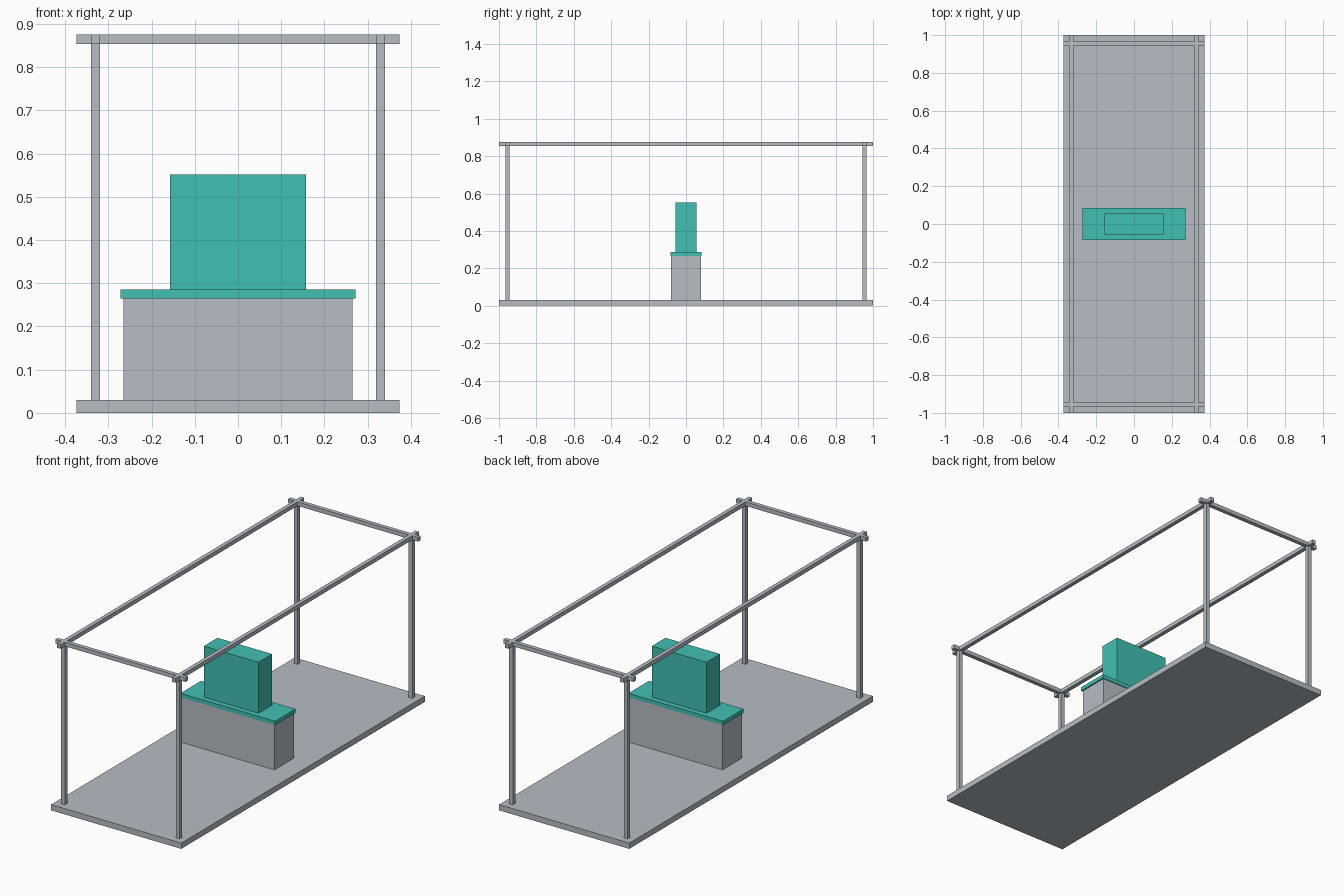
import bpy

cube = bpy.data.objects.get("Cube")
if cube:
    bpy.data.objects.remove(cube, do_unlink=True)


def make_material(name, rgb):
    mat = bpy.data.materials.new(name)
    mat.use_nodes = True
    mat.diffuse_color = (*rgb, 1)
    mat.node_tree.nodes["Principled BSDF"].inputs["Base Color"].default_value = (*rgb, 1)
    return mat


grey = make_material("light grey", (0.47, 0.51, 0.56))
teal = make_material("teal", (0.053, 0.53, 0.45))


def box(name, mat, centre, size, bottom, top):
    """Box centred on (x, y), spanning bottom to top."""
    bpy.ops.mesh.primitive_cube_add(size=1, location=(*centre, (bottom + top) / 2))
    obj = bpy.context.object
    obj.name = name
    obj.scale = (*size, top - bottom)
    bpy.ops.object.transform_apply(location=False, rotation=False, scale=True)
    obj.data.materials.append(mat)
    return obj


WIDTH, LENGTH = 0.748, 2.0
FLOOR, RAIL_BOTTOM, HEIGHT = 0.03, 0.854, 0.875
BAR = 0.021
POST_X, POST_Y = 0.33, 0.955

# Floor and counter
box("floor", grey, (0, 0), (WIDTH, LENGTH), 0, FLOOR)
box("counter", grey, (0, 0), (0.53, 0.16), FLOOR, 0.265)
box("counter_top", teal, (0, 0), (0.544, 0.168), 0.265, 0.286)
box("display_block", teal, (0, 0), (0.314, 0.112), 0.286, 0.551)

# Open frame: corner posts and crossing top rails
for x, side in ((POST_X, "left"), (-POST_X, "right")):
    box(f"{side}_rail", grey, (x, 0), (BAR, LENGTH), RAIL_BOTTOM, HEIGHT)
    for y, end in ((-POST_Y, "front"), (POST_Y, "back")):
        box(f"{end}_{side}_post", grey, (x, y), (BAR, BAR), FLOOR, RAIL_BOTTOM)
for y, end in ((-POST_Y, "front"), (POST_Y, "back")):
    box(f"{end}_rail", grey, (0, y), (WIDTH, BAR), RAIL_BOTTOM, HEIGHT)
